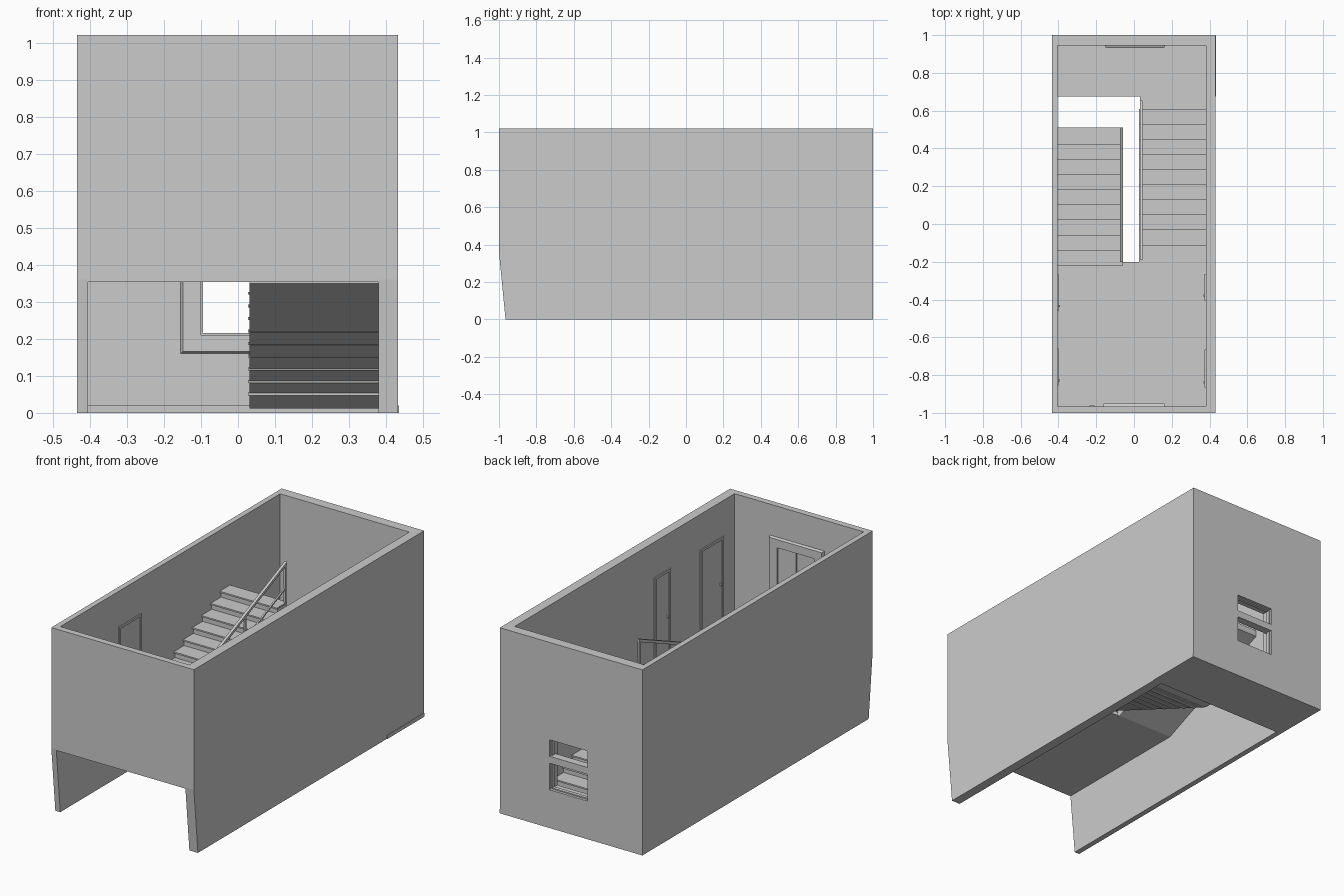
import bpy, bmesh

if "Cube" in bpy.data.objects:
    bpy.data.objects.remove(bpy.data.objects["Cube"])

FLOOR, LOW, TOP = 0.36, 0.02, 1.02
XL, XR = -0.405, 0.38          # inner wall faces
YF, YB = -0.965, 0.945


def finish(name, bm):
    bmesh.ops.recalc_face_normals(bm, faces=bm.faces)
    me = bpy.data.meshes.new(name)
    bm.to_mesh(me)
    bm.free()
    ob = bpy.data.objects.new(name, me)
    bpy.context.collection.objects.link(ob)
    return ob


def add_prism(bm, pts, x0, x1):
    """Extrude a (y, z) outline along x."""
    a = [bm.verts.new((x0, y, z)) for y, z in pts]
    b = [bm.verts.new((x1, y, z)) for y, z in pts]
    bm.faces.new(a)
    bm.faces.new(b[::-1])
    for i in range(len(pts)):
        j = (i + 1) % len(pts)
        bm.faces.new((a[i], a[j], b[j], b[i]))


def add_box(bm, x0, x1, y0, y1, z0, z1):
    add_prism(bm, [(y0, z0), (y1, z0), (y1, z1), (y0, z1)], x0, x1)


def box(name, *dims):
    bm = bmesh.new()
    add_box(bm, *dims)
    return finish(name, bm)


def ring(name, axis, d0, d1, outer, inner, inset=0.0):
    """Rectangular frame from depth d0 to d1; rects are (u0, u1, z0, z1)."""
    bm = bmesh.new()

    def loop(r, d, k=0.0):
        u0, u1, z0, z1 = r[0] + k, r[1] - k, r[2] + k, r[3] - k
        c = [(u0, z0), (u1, z0), (u1, z1), (u0, z1)]
        return [bm.verts.new((d, u, z) if axis == 'x' else (u, d, z)) for u, z in c]

    loops = [loop(outer, d0), loop(outer, d1, inset), loop(inner, d1), loop(inner, d0)]
    for k in range(4):
        p, q = loops[k], loops[(k + 1) % 4]
        for i in range(4):
            j = (i + 1) % 4
            bm.faces.new((p[i], p[j], q[j], q[i]))
    return finish(name, bm)


# Side walls, tapered at the lower front edge
for side, x0, x1 in (("left", -0.435, XL), ("right", XR, 0.432)):
    bm = bmesh.new()
    add_prism(bm, [(YF, 0), (1, 0), (1, TOP), (-1, TOP), (-1, FLOOR)], x0, x1)
    finish(side + "_wall", bm)

# Front wall over the open bay, back wall with window opening
hole = (-0.1, 0.13, 0.21, 0.485)
box("front_wall", XL, XR, -1, YF, 0.353, TOP)
ring("back_wall", 'y', 1, YB, (XL, XR, 0, TOP), hole)
ring("window_casing", 'y', YB, 0.932, (-0.155, 0.165, 0.16, 0.537), hole, 0.006)
ring("window_sash", 'y', 0.985, 0.965, hole, (-0.094, 0.124, 0.216, 0.479))
box("window_bar", hole[0], hole[1], 0.955, 0.998, 0.355, 0.393)

# Floors
box("upper_floor", XL, XR, YF, -0.2, 0.353, FLOOR)
box("lower_landing", XL, 0.435, 0.675, 0.998, 0, LOW)


def flight(name, x0, x1, y0, n, rise, under, lip):
    """Stepped flight with overhanging tread boards; negative rise descends."""
    run = 0.08
    pts = []
    for i in range(n):
        z = FLOOR + rise * (i + (1 if rise > 0 else 0))
        pts += [(y0 + run * i, z), (y0 + run * (i + 1), z)]
    bm = bmesh.new()
    add_prism(bm, pts + under, x0, x1)
    for i in range(n):
        a, z = pts[2 * i]
        b = a + run
        if rise > 0:
            a -= 0.01
        else:
            b += 0.01
        add_box(bm, x0 - lip[0], x1 + lip[1], a, b, z - 0.007, z + 0.001)
    finish(name, bm)


flight("up_stairs", XL, -0.062, -0.21, 9, 0.036,
       [(0.51, 0.65), (-0.19, 0.353), (-0.21, 0.353)], (0, 0.004))
flight("down_stairs", 0.031, XR, -0.2, 10, -0.034,
       [(0.6, LOW), (0.675, LOW), (0.675, 0.012), (0.62, 0.012), (-0.2, 0.35)], (0.004, 0))


def railing(name, x, ya, za, yb, zb):
    """Sloped handrail, lower rail and posts; za and zb are the tread heights."""
    bm = bmesh.new()
    for h, w, t in ((0.205, 0.0075, 0.016), (0.075, 0.004, 0.009)):
        add_prism(bm, [(ya, za + h), (yb, zb + h), (yb, zb + h + t), (ya, za + h + t)], x - w, x + w)
    for k in (0.01, 0.5, 0.99):
        y, z = ya + (yb - ya) * k, za + (zb - za) * k
        add_box(bm, x - 0.005, x + 0.005, y - 0.005, y + 0.005, z - 0.01, z + 0.21)
    finish(name, bm)


railing("up_railing", -0.066, -0.2, FLOOR + 0.02, 0.51, 0.684)
railing("down_railing", 0.038, -0.19, FLOOR, 0.655, LOW)

# Side doors: frame, leaf and handle on each long wall
doors = [("left", XL, 1, -0.46, -0.265), ("left", XL, 1, -0.855, -0.66),
         ("right", XR, -1, -0.405, -0.265), ("right", XR, -1, -0.865, -0.665)]
for n, (side, x, s, y0, y1) in enumerate(doors):
    tag = f"{side}_door_{n % 2 + 1}"
    ring(tag + "_frame", 'x', x, x + s * 0.006, (y0, y1, 0.355, 0.825),
         (y0 + 0.012, y1 - 0.012, FLOOR, 0.812))
    box(tag + "_leaf", x, x + s * 0.002, y0 + 0.012, y1 - 0.012, FLOOR, 0.812)
    box(tag + "_handle", x, x + s * 0.012, y0 + 0.02, y0 + 0.032, 0.565, 0.58)

# Double door with bevelled casing inside the front wall
ring("front_casing", 'y', YF, -0.95, (-0.165, 0.165, 0.355, 0.85),
     (-0.112, 0.112, 0.3605, 0.8), 0.005)
for side, x0, x1 in (("left", -0.112, -0.002), ("right", 0.002, 0.112)):
    box("front_door_" + side, x0, x1, YF, -0.96, FLOOR, 0.8)
box("wall_switch", -0.235, -0.21, YF, -0.96, 0.59, 0.62)
